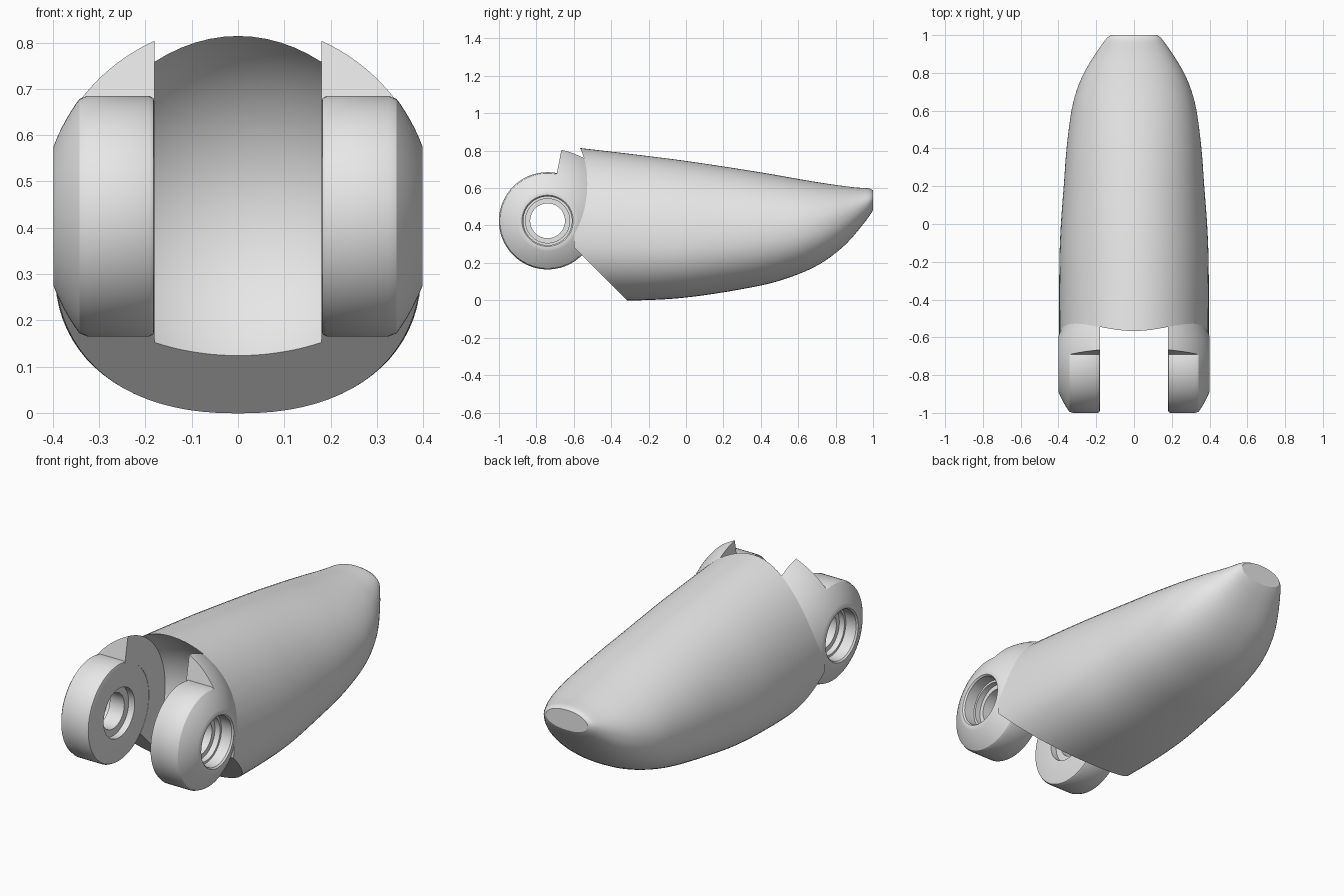
import bpy, bmesh, math
from mathutils import Vector

if "Cube" in bpy.data.objects:
    bpy.data.objects.remove(bpy.data.objects["Cube"])

PY, PZ = -0.74, 0.425      # hinge axis, parallel to x
BALL = 0.426               # radius of the rounded knuckle
INNER = 0.18               # inner face of the hinge lugs

grey = bpy.data.materials.new("light_grey")
grey.diffuse_color = (0.8, 0.8, 0.8, 1)
grey.use_nodes = True
grey.node_tree.nodes["Principled BSDF"].inputs["Base Color"].default_value = grey.diffuse_color


def finish(name, bm, angle=30):
    bmesh.ops.recalc_face_normals(bm, faces=bm.faces[:])
    me = bpy.data.meshes.new(name)
    bm.to_mesh(me)
    bm.free()
    me.materials.append(grey)
    smooth(me, angle)
    ob = bpy.data.objects.new(name, me)
    bpy.context.collection.objects.link(ob)
    return ob


def smooth(me, angle):
    for p in me.polygons:
        p.use_smooth = True
    me.set_sharp_from_angle(angle=math.radians(angle))


def spline(keys, y):
    """Smooth interpolation through (y, value) pairs."""
    i = 0
    while i < len(keys) - 2 and y > keys[i + 1][0]:
        i += 1

    def slope(k):
        a, b = keys[max(k - 1, 0)], keys[min(k + 1, len(keys) - 1)]
        return (b[1] - a[1]) / (b[0] - a[0])
    (y0, v0), (y1, v1) = keys[i], keys[i + 1]
    h = y1 - y0
    t = (y - y0) / h
    return ((2*t**3 - 3*t**2 + 1) * v0 + (t**3 - 2*t**2 + t) * h * slope(i)
            + (3*t**2 - 2*t**3) * v1 + (t**3 - t**2) * h * slope(i + 1))


def revolve(name, profile, side, a0=0, a1=360, steps=96):
    """Sweep a closed (x, r) profile around the hinge axis."""
    bm = bmesh.new()
    full = a1 - a0 >= 360
    rings = []
    for i in range(steps if full else steps + 1):
        a = math.radians(a0 + (a1 - a0) * i / steps)
        rings.append([bm.verts.new((side * x, PY + r * math.cos(a), PZ + r * math.sin(a)))
                      for x, r in profile])
    n = len(profile)
    for i in range(steps):
        p, q = rings[i], rings[(i + 1) % len(rings)]
        for j in range(n):
            k = (j + 1) % n
            bm.faces.new((p[j], p[k], q[k], q[j]))
    if not full:
        bm.faces.new(rings[0])
        bm.faces.new(rings[-1])
    return finish(name, bm)


def ball_arc(r0, r1, n):
    """Points on the knuckle sphere between two radii."""
    out = []
    for i in range(n + 1):
        r = r0 + (r1 - r0) * i / n
        out.append((math.sqrt(BALL**2 - r**2), r))
    return out


# Fingertip body: lofted egg-shaped sections
top = [(-.6, .818), (-.3, .783), (0, .745), (.4, .684), (.7, .632), (.9, .604), (.98, .598), (1, .588)]
bottom = [(-.6, .0), (-.25, .0), (0, .015), (.3, .06), (.5, .105), (.7, .185), (.85, .295),
          (.95, .41), (.985, .458), (1, .482)]
width = [(-.6, .396), (-.2, .395), (0, .387), (.2, .372), (.4, .357), (.6, .331), (.7, .306),
         (.8, .265), (.9, .205), (.95, .17), (.985, .143), (1, .122)]
SEG = 80
stations = [-.6 + 1.56 * i / 44 for i in range(45)] + [.973, .985, .993, 1]
bm = bmesh.new()
rings = []
for y in stations:
    zt, zb, w = spline(top, y), spline(bottom, y), spline(width, y)
    zm = zb + (zt - zb) * (0.4 + 0.1 * max(0, y))
    ring = []
    for k in range(SEG):
        a = 2 * math.pi * k / SEG
        c, s = math.cos(a), math.sin(a)
        e = 2 / (2.0 if s >= 0 else 2.25)
        x = w * math.copysign(abs(c) ** e, c)
        z = zm + math.copysign(abs(s) ** e, s) * (zt - zm if s >= 0 else zm - zb)
        ring.append(bm.verts.new((x, y, z)))
    rings.append(ring)
for p, q in zip(rings, rings[1:]):
    for k in range(SEG):
        bm.faces.new((p[k], p[(k + 1) % SEG], q[(k + 1) % SEG], q[k]))
bm.faces.new(rings[0])
bm.faces.new(rings[-1])

# Sloping underside cut through the hinge axis
cut = bmesh.ops.bisect_plane(bm, geom=bm.verts[:] + bm.edges[:] + bm.faces[:], dist=1e-5,
                             plane_co=Vector((0, PY, PZ)), plane_no=Vector((0, -1, -1)),
                             clear_outer=True)
bmesh.ops.holes_fill(bm, edges=[e for e in bm.edges if e.is_boundary], sides=0)
body = finish("fingertip_body", bm)

# Round socket hollowed out of the body
bm = bmesh.new()
bmesh.ops.create_uvsphere(bm, u_segments=96, v_segments=64, radius=BALL)
bmesh.ops.translate(bm, verts=bm.verts[:], vec=(0, PY, PZ))
cutter = finish("socket_cutter", bm)
cutter.hide_render = True
mod = body.modifiers.new("socket", 'BOOLEAN')
mod.operation = 'DIFFERENCE'
mod.solver = 'EXACT'
mod.object = cutter
bpy.context.view_layer.update()
hollow = bpy.data.meshes.new_from_object(body.evaluated_get(bpy.context.evaluated_depsgraph_get()))
body.modifiers.clear()
body.data = hollow
smooth(hollow, 30)
bpy.data.objects.remove(cutter)

# Hinge lugs: bored discs with a rounded outer side
disc = [(INNER, .13), (INNER, .245), (.183, .255), (.192, .26), (.325, .26)]
disc += ball_arc(.253, .15, 8)
disc += [(.398, .137), (.39, .13), (.33, .13), (.33, .118), (.30, .118), (.30, .093),
         (.215, .093), (.215, .13)]
# Shoulder wedges: knuckle sectors joining the lugs to the body
wedge = [(INNER, .25)] + ball_arc(math.sqrt(BALL**2 - INNER**2), .25, 14)
for side, label in ((-1, "left"), (1, "right")):
    revolve(label + "_hinge_lug", disc, side)
    revolve(label + "_shoulder", wedge, side, -45, 79, 48)
